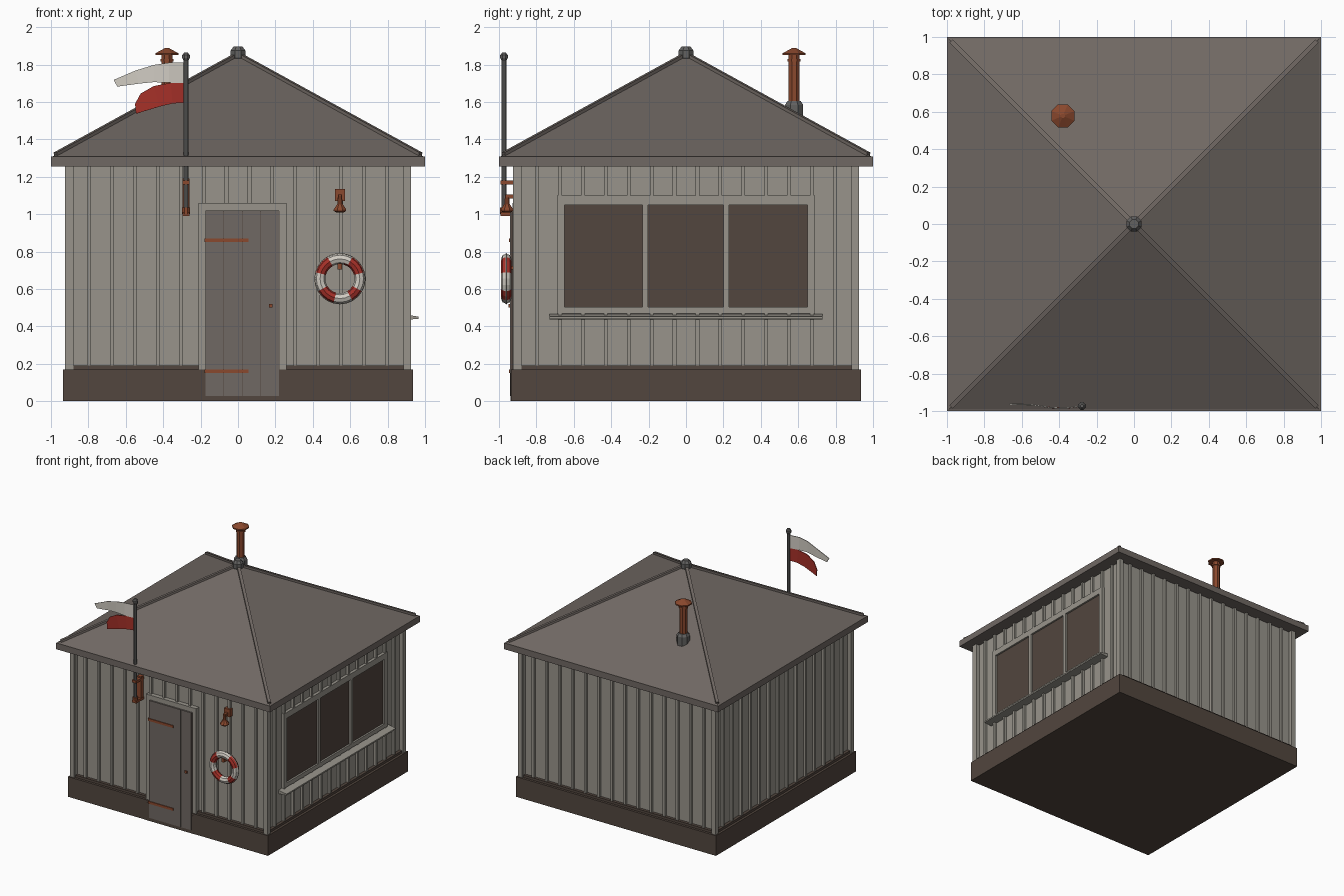
import bpy, bmesh, math
from mathutils import Matrix, Vector

cube = bpy.data.objects.get("Cube")
if cube:
    bpy.data.objects.remove(cube, do_unlink=True)


def material(name, *rgb):
    col = [((c / 255 + 0.055) / 1.055) ** 2.4 for c in rgb] + [1]
    m = bpy.data.materials.new(name)
    m.use_nodes = True
    m.diffuse_color = col
    m.node_tree.nodes["Principled BSDF"].inputs["Base Color"].default_value = col
    return m


WALL = material("weathered boards", 152, 148, 139)
ROOF = material("roof brown grey", 112, 104, 99)
BASE = material("dark brown", 82, 70, 62)
RUST = material("rust", 138, 72, 45)
RED = material("red", 165, 48, 40)
WHITE = material("white", 208, 203, 194)
METAL = material("dark metal", 98, 97, 96)


def finish(name, bm, *mats):
    me = bpy.data.meshes.new(name)
    bmesh.ops.recalc_face_normals(bm, faces=bm.faces)
    bm.to_mesh(me)
    bm.free()
    for m in mats:
        me.materials.append(m)
    ob = bpy.data.objects.new(name, me)
    bpy.context.collection.objects.link(ob)
    return ob


def boxes(name, mat, spans, turn=0):
    """Boxes given as (x0, x1, y0, y1, z0, z1), turned about z in quarter turns."""
    bm = bmesh.new()
    for x0, x1, y0, y1, z0, z1 in spans:
        mid = Vector((x0 + x1, y0 + y1, z0 + z1)) / 2
        size = (x1 - x0, y1 - y0, z1 - z0, 1)
        bmesh.ops.create_cube(bm, size=1, matrix=Matrix.Translation(mid) @ Matrix.Diagonal(size))
    bm.transform(Matrix.Rotation(turn * math.pi / 2, 4, "Z"))
    return finish(name, bm, mat)


def lathe(name, mat, x, y, profile, sides=8):
    """Stack of (radius, z) rings round a vertical axis."""
    bm = bmesh.new()
    rings = []
    for r, z in profile:
        rings.append([bm.verts.new((x + r * math.cos((i + 0.5) * math.tau / sides),
                                    y + r * math.sin((i + 0.5) * math.tau / sides), z))
                      for i in range(sides)])
    for a, b in zip(rings, rings[1:]):
        for i in range(sides):
            j = (i + 1) % sides
            bm.faces.new((a[i], a[j], b[j], b[i]))
    bm.faces.new(rings[0])
    bm.faces.new(rings[-1])
    return finish(name, bm, mat)


# Plinth and wall core
boxes("plinth", BASE, [(-.935, .935, -.935, .935, 0, .17)])
boxes("wall_core", WALL, [(-.89, .89, -.89, .89, .16, 1.27)])

# Battens, corner boards and sill strips on four walls
EAVE = 1.26
for turn, side in enumerate(["front", "left", "back", "right"]):
    battens = []
    for k in range(14):
        u = (k - 6.5) * .1225
        runs = [(.18, EAVE)]
        if side == "front" and -.22 < u < .27:
            runs = [(1.06, EAVE)]
        if side == "left" and abs(u) < .7:
            runs = [(.18, .5), (1.1, EAVE)]
        battens += [(u - .01, u + .01, -.91, -.88, a, b) for a, b in runs]
    boxes(side + "_battens", WALL, battens, turn)
    boxes(side + "_corner_boards", WALL,
          [(-.925, -.885, -.925, -.885, .17, EAVE), (.885, .92, -.925, -.88, .17, EAVE)], turn)
    strips = [(-.89, -.21, -.915, -.88, .17, .19), (.26, .89, -.915, -.88, .17, .19)]
    if side != "front":
        strips.append((-.22, .27, -.915, -.88, .17, .19))
    boxes(side + "_sill_strip", BASE, strips, turn)

# Roof: eave slab, pyramid, hip caps and finial
boxes("eave_board", ROOF, [(-1, 1, -1, 1, 1.255, 1.308)])
bm = bmesh.new()
bmesh.ops.create_cone(bm, cap_ends=True, segments=4, radius1=.992 * math.sqrt(2), radius2=0, depth=.545,
                      matrix=Matrix.Translation((0, 0, 1.58)) @ Matrix.Rotation(math.pi / 4, 4, "Z"))
finish("roof_slopes", bm, ROOF)

bm = bmesh.new()
for sx in (-1, 1):
    for sy in (-1, 1):
        low, top = Vector((sx * .975, sy * .975, 1.318)), Vector((0, 0, 1.853))
        d = top - low
        bmesh.ops.create_cube(bm, size=1, matrix=Matrix.Translation((low + top) / 2)
                              @ d.to_track_quat("X", "Z").to_matrix().to_4x4()
                              @ Matrix.Diagonal((d.length, .024, .024, 1)))
finish("hip_caps", bm, ROOF)
lathe("roof_finial", METAL, 0, 0, [(.036, 1.82), (.043, 1.84), (.043, 1.875), (.025, 1.897)])

# Chimney
CX, CY = -.38, .578
lathe("chimney_collar", METAL, CX, CY, [(.052, 1.48), (.052, 1.585), (.038, 1.605)])
lathe("chimney_pipe", RUST, CX, CY, [(.032, 1.5), (.032, 1.86)])
lathe("chimney_band", RUST, CX, CY, [(.038, 1.815), (.038, 1.83)])
lathe("chimney_cap", RUST, CX, CY, [(.067, 1.85), (.067, 1.86), (.012, 1.888)])

# Door with frame, planks, hinges and knob
boxes("door_frame", WALL, [(-.21, -.175, -.928, -.88, .15, 1.06), (.22, .258, -.928, -.88, .15, 1.06),
                           (-.21, .258, -.928, -.88, 1.02, 1.06)])
boxes("door_step", BASE, [(-.214, .262, -.937, -.88, 0, .152)])
boxes("door_planks", ROOF, [(-.173 + i * .099, -.077 + i * .099, -.941, -.88, .028, 1.02) for i in range(4)])
boxes("door_backing", BASE, [(-.175, .222, -.936, -.88, .028, 1.018)])
boxes("door_hinges", RUST, [(-.18, .055, -.947, -.93, z - .01, z + .01) for z in (.16, .86)])
boxes("door_knob", RUST, [(.165, .185, -.95, -.93, .5, .52)])

# Shuttered window on the left wall, drawn as on the front and turned
boxes("window_frame", WALL, [(-.69, -.65, -.915, -.88, .47, 1.1), (.65, .69, -.915, -.88, .47, 1.1),
                             (-.69, .69, -.915, -.88, 1.05, 1.1), (-.69, .69, -.915, -.88, .47, .505)], 1)
boxes("window_mullions", WALL, [(u - .015, u + .015, -.915, -.88, .5, 1.06) for u in (-.217, .215)], 1)
boxes("window_panels", BASE, [(-.655, .655, -.9, -.88, .5, 1.055)], 1)
shelf = boxes("window_shelf", WALL, [(-.73, .73, -.965, -.88, .435, .467)], 1)
for v in shelf.data.vertices:
    if v.co.x > .95:
        v.co.z = .44 if v.co.z < .45 else .452

# Flagpole with brackets
PX, PY = -.278, -.973
lathe("flag_pole", METAL, PX, PY, [(.014, 1), (.014, 1.83)])
lathe("pole_knob", METAL, PX, PY, [(.014, 1.82), (.022, 1.835), (.022, 1.85), (.01, 1.865)])
boxes("pole_brackets", RUST, [(PX - .02, PX + .02, PY - .018, -.88, z - .01, z + .01) for z in (1.0, 1.17)]
      + [(PX - .018, PX + .018, -.925, -.88, .99, 1.19)])
lathe("pole_socket", RUST, PX, PY, [(.022, 1.0), (.022, 1.035)])


# Two waving flag strips
def strip(name, mat, upper, lower):
    bm = bmesh.new()
    rows = []
    for pair in zip(upper, lower):
        rows.append([bm.verts.new((x, PY + .012 * math.sin((x - PX) * 14), z)) for x, z in pair])
    for a, b in zip(rows, rows[1:]):
        bm.faces.new((a[0], b[0], b[1], a[1]))
    ob = finish(name, bm, mat)
    mod = ob.modifiers.new("thickness", "SOLIDIFY")
    mod.thickness, mod.offset = .006, 0


strip("flag_white", WHITE, [(-.28, 1.81), (-.37, 1.81), (-.45, 1.798), (-.55, 1.767), (-.665, 1.718)],
      [(-.28, 1.7), (-.37, 1.703), (-.45, 1.706), (-.53, 1.698), (-.645, 1.682)])
strip("flag_red", RED, [(-.28, 1.7), (-.36, 1.702), (-.45, 1.685), (-.52, 1.645), (-.55, 1.59)],
      [(-.28, 1.596), (-.35, 1.592), (-.42, 1.575), (-.48, 1.557), (-.545, 1.537)])

# Wall lamp
LX = .545
boxes("lamp_bracket", RUST, [(LX - .026, LX + .026, -.925, -.88, 1.07, 1.135),
                             (LX - .01, LX + .01, -.965, -.9, 1.085, 1.105)])
lathe("lamp_shade", RUST, LX, -.957, [(.02, 1.008), (.036, 1.018), (.036, 1.026), (.015, 1.055), (.012, 1.1)])


# Lifebuoy with alternating bands, rope and hook
def ring(name, major, minor, sides, mats, y):
    bpy.ops.mesh.primitive_torus_add(major_segments=24, minor_segments=sides, major_radius=major,
                                     minor_radius=minor, location=(LX, y, .655), rotation=(math.pi / 2, 0, 0))
    ob = bpy.context.object
    ob.name = name
    for m in mats:
        ob.data.materials.append(m)
    for p in ob.data.polygons:
        p.use_smooth = False
        turn = math.atan2(p.center.y, p.center.x) + math.pi / 8
        p.material_index = int(turn // (math.pi / 4)) % len(mats)


ring("lifebuoy", .106, .028, 8, [WHITE, RED], -.961)
ring("lifebuoy_rope", .133, .004, 4, [WALL], -.961)
boxes("lifebuoy_hook", RUST, [(LX - .012, LX + .012, -.975, -.88, .705, .722),
                              (LX - .012, LX + .012, -.982, -.97, .705, .735)])
